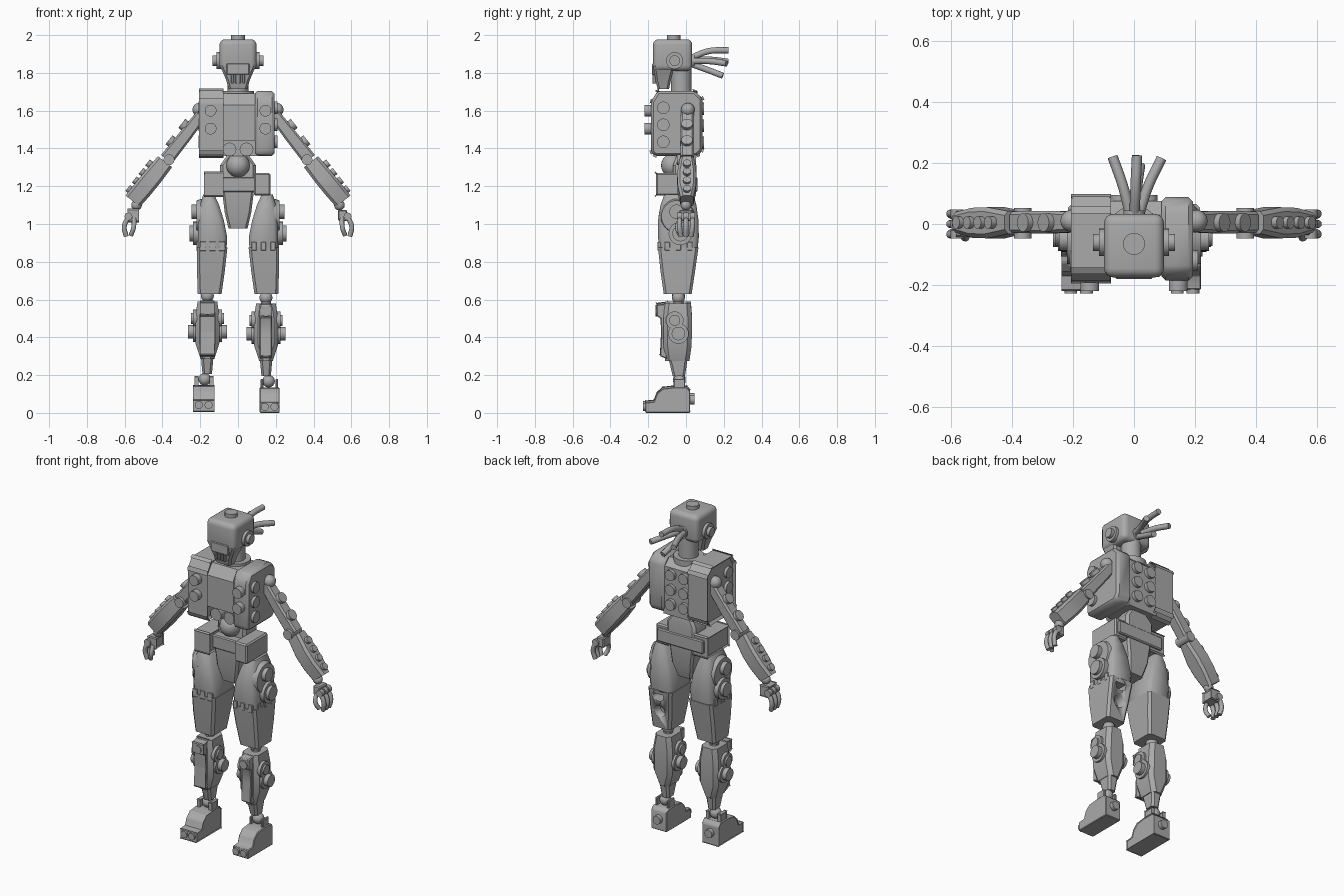
import bpy, bmesh, math
from mathutils import Matrix, Vector

cube = bpy.data.objects.get("Cube")
if cube:
    bpy.data.objects.remove(cube, do_unlink=True)

grey = bpy.data.materials.new("plain grey")
grey.use_nodes = True
grey.diffuse_color = (0.4, 0.4, 0.4, 1)
grey.node_tree.nodes["Principled BSDF"].inputs["Base Color"].default_value = (0.4, 0.4, 0.4, 1)

I = Matrix.Identity(4)


def finish(bm, name, M=I, bevel=0, segs=1, angle=35):
    """Turn a bmesh into a shaded object placed by M (which may mirror)."""
    bm.transform(M)
    if bevel:
        bmesh.ops.bevel(bm, geom=bm.edges[:], offset=bevel, segments=segs, profile=0.5, affect='EDGES')
    bmesh.ops.recalc_face_normals(bm, faces=bm.faces[:])
    me = bpy.data.meshes.new(name)
    bm.to_mesh(me)
    bm.free()
    me.materials.append(grey)
    ob = bpy.data.objects.new(name, me)
    bpy.context.collection.objects.link(ob)
    bpy.ops.object.select_all(action='DESELECT')
    ob.select_set(True)
    bpy.context.view_layer.objects.active = ob
    bpy.ops.object.shade_smooth_by_angle(angle=math.radians(angle))
    return ob


def box(name, x, y, z, M=I, bevel=0.006, segs=1):
    """Box from three (low, high) ranges."""
    bm = bmesh.new()
    mid = [(a + b) / 2 for a, b in (x, y, z)]
    size = [abs(b - a) for a, b in (x, y, z)]
    bmesh.ops.create_cube(bm, size=1, matrix=Matrix.Translation(mid) @ Matrix.Diagonal(size + [1]))
    return finish(bm, name, M, bevel, segs)


def peg(name, p, q, r, M=I, r2=None, n=24):
    """Cylinder or cone between two points."""
    p, q = Vector(p), Vector(q)
    rot = (q - p).to_track_quat('Z', 'Y').to_matrix().to_4x4()
    bm = bmesh.new()
    bmesh.ops.create_cone(bm, cap_ends=True, segments=n, radius1=r, radius2=r if r2 is None else r2,
                          depth=(q - p).length, matrix=Matrix.Translation((p + q) / 2) @ rot)
    return finish(bm, name, M)


def ball(name, c, r, M=I):
    bm = bmesh.new()
    bmesh.ops.create_uvsphere(bm, u_segments=24, v_segments=14, radius=r, matrix=Matrix.Translation(c))
    return finish(bm, name, M)


def loft(name, rings, c, M=I, angle=35):
    """Skin chamfered rectangles given as (z, x0, x1, y0, y1)."""
    bm = bmesh.new()
    loops = []
    for z, a, b, d, e in rings:
        pts = [(a + c, d), (b - c, d), (b, d + c), (b, e - c), (b - c, e), (a + c, e), (a, e - c), (a, d + c)]
        loops.append([bm.verts.new((x, y, z)) for x, y in pts])
    for lo, hi in zip(loops, loops[1:]):
        for i in range(8):
            j = (i + 1) % 8
            bm.faces.new((lo[i], lo[j], hi[j], hi[i]))
    bm.faces.new(loops[0])
    bm.faces.new(loops[-1])
    return finish(bm, name, M, angle=angle)


def slab(name, yz, x, M=I, bevel=0):
    """Side profile in (y, z), extruded over an x range."""
    bm = bmesh.new()
    f = bm.faces.new([bm.verts.new((x[0], y, z)) for y, z in yz])
    ext = bmesh.ops.extrude_face_region(bm, geom=[f])['geom']
    bmesh.ops.translate(bm, vec=(x[1] - x[0], 0, 0), verts=[v for v in ext if isinstance(v, bmesh.types.BMVert)])
    return finish(bm, name, M, bevel)


def tube(name, pts, r, M=I):
    cu = bpy.data.curves.new(name, 'CURVE')
    cu.dimensions, cu.bevel_depth, cu.bevel_resolution, cu.use_fill_caps = '3D', r, 3, True
    sp = cu.splines.new('BEZIER')
    sp.bezier_points.add(len(pts) - 1)
    for bp, p in zip(sp.bezier_points, pts):
        bp.co = M @ Vector(p)
        bp.handle_left_type = bp.handle_right_type = 'AUTO'
    cu.materials.append(grey)
    bpy.context.collection.objects.link(bpy.data.objects.new(name, cu))


def drill(ob, p, q, r, M=I):
    """Cut a round socket into a part."""
    cutter = peg("cutter", p, q, r, M)
    mod = ob.modifiers.new("socket", 'BOOLEAN')
    mod.operation, mod.object, mod.solver = 'DIFFERENCE', cutter, 'EXACT'
    bpy.context.view_layer.objects.active = ob
    bpy.ops.object.modifier_apply(modifier=mod.name)
    bpy.data.objects.remove(cutter, do_unlink=True)


# Head: helmet, jaw, ears, neck and trailing cables
box("helmet", (-.098, .098), (-.175, .033), (1.81, 1.978), bevel=.03, segs=4)
peg("crown_stud", (0, -.065, 1.97), (0, -.065, 2.0), .036)
loft("jaw", [(1.715, -.05, .05, -.15, -.09), (1.76, -.062, .062, -.162, -.08), (1.84, -.095, .095, -.174, -.06)], .012)
box("face_plate", (-.06, .06), (-.18, -.16), (1.79, 1.85), bevel=.004)
for x in (-.03, -.01, .01, .03):
    box("tooth", (x - .006, x + .006), (-.178, -.15), (1.745, 1.795), bevel=.002)
peg("neck", (0, -.025, 1.68), (0, -.025, 1.83), .055, n=32)
peg("cable_socket", (0, .03, 1.865), (0, .045, 1.865), .035)
for x, y, z in ((-.07, .22, 1.86), (.01, .225, 1.92), (.02, .195, 1.785), (.09, .215, 1.85)):
    tube("head_cable", [(x * .15, .02, 1.865 + (z - 1.86) * .2), (x * .5, .12, 1.87 + (z - 1.86) * .75), (x, y, z)], .017)

# Torso core and back studs
slab("chest_core", [(-.165, 1.44), (-.165, 1.63), (-.12, 1.69), (.03, 1.69), (.075, 1.65), (.075, 1.36), (-.11, 1.36), (-.11, 1.44)],
     (-.1, .1))
peg("collar", (0, -.025, 1.67), (0, -.025, 1.705), .085, n=32)
for x in (-.045, .045):
    peg("belly_stud", (x, -.05, 1.395), (x, -.15, 1.395), .036)
    for z in (1.43, 1.52, 1.61):
        peg("back_stud", (x, .07, z), (x, .095, z), .032)

# Waist and hips
ball("waist_ball", (0, -.07, 1.31), .062)
loft("waist_block", [(1.24, -.095, .095, -.07, .055), (1.31, -.095, .095, -.07, .055), (1.36, -.06, .06, -.05, .045)], .015)
box("belt", (-.155, .155), (-.12, .06), (1.17, 1.25))
loft("pelvis", [(.975, -.05, .05, -.09, .02), (1.06, -.07, .07, -.11, .045), (1.18, -.085, .085, -.115, .05)], .012)

for s in (-1, 1):
    S = Matrix.Diagonal((s, 1, 1, 1))
    # Shins and feet stand slightly apart from exact symmetry
    L = S if s > 0 else Matrix.Translation((-.014, 0, .01)) @ S

    peg("ear_base", (.09, -.06, 1.865), (.115, -.06, 1.865), .045, S)
    peg("ear_stud", (.11, -.06, 1.865), (.135, -.06, 1.865), .028, S)

    # Chest side panel
    slab("chest_panel", [(-.185, 1.38), (-.185, 1.65), (-.15, 1.705), (.045, 1.705), (.088, 1.665), (.088, 1.39), (.06, 1.36), (-.165, 1.36)],
         (.09, .193), S, bevel=.014)
    for z in (1.6, 1.505):
        peg("panel_front_stud", (.145, -.18, z), (.145, -.22, z), .031, S)
    for z in (1.435, 1.525, 1.615):
        peg("panel_side_stud", (.185, -.12, z), (.21, -.12, z), .033, S)
    box("belt_block", (.085, .172), (-.16, .045), (1.15, 1.27), S, .008)

    # Arm frame: x outward, z along the arm
    A = S @ Matrix(((.789, 0, .614, .195), (0, 1, 0, .005), (.614, 0, -.789, 1.58), (0, 0, 0, 1)))
    ball("shoulder_ball", (.205, .01, 1.605), .036, S)
    loft("upper_arm", [(-.01, -.033, .028, -.032, .036), (.15, -.037, .032, -.036, .038), (.3, -.038, .036, -.034, .036)], .01, A)
    for t in (.1, .21):
        peg("upper_arm_stud", (.02, 0, t), (.052, 0, t), .03, A)
    peg("elbow_pin", (-.013, -.052, .294), (-.013, .048, .294), .029, A)
    fore = loft("forearm", [(.315, -.05, .045, -.037, .037), (.42, -.052, .05, -.052, .05),
                            (.5, -.05, .052, -.05, .048), (.585, -.045, .053, -.034, .034)], .014, A)
    for t in (.38, .47):
        drill(fore, (-.08, 0, t), (-.025, 0, t), .027, A)
    for t in (.375, .432, .489, .546):
        peg("forearm_stud", (.04, 0, t), (.068, 0, t), .02, A)

    # Hand
    ball("wrist_ball", (.537, 0, 1.1), .028, S)
    box("palm", (.53, .578), (-.036, .036), (1.015, 1.075), S)
    for y in (-.034, 0, .034):
        peg("knuckle", (.58, y - .013, 1.04), (.58, y + .013, 1.04), .021, S, n=12)
        tube("finger", [(.58, y, 1.04), (.602, y, .985), (.592, y * .8, .935)], .0135, S)
    tube("thumb", [(.55, -.03, 1.03), (.553, -.045, .98), (.567, -.03, .94)], .0125, S)

    # Thigh: rounded upper shell, faceted lower shell with interlocking tabs
    loft("upper_thigh", [(.85, .062, .21, -.14, .06), (.93, .057, .212, -.148, .068), (1.02, .075, .21, -.148, .066),
                         (1.1, .1, .2, -.135, .055), (1.155, .125, .185, -.115, .04)], .022, S, 50)
    lower = loft("lower_thigh", [(.63, .087, .213, -.118, .03), (.75, .07, .217, -.135, .048), (.875, .056, .217, -.148, .066)], .014, S)
    for z in (.74, .84):
        drill(lower, (.145, -.01, z), (.145, .1, z), .035, S)
    for x in (.085, .135, .185):
        box("front_tab", (x - .013, x + .013), (-.151, -.13), (.86, .905), S, .002)
    for y in (-.1, -.04, .02):
        box("side_tab", (.2, .218), (y - .014, y + .014), (.86, .905), S, .002)
    peg("hip_disc", (.17, -.045, 1.04), (.22, -.045, 1.04), .1, S, r2=.085, n=32)
    peg("hip_stud", (.2, -.05, 1.065), (.245, -.05, 1.065), .038, S)
    peg("thigh_boss", (.19, -.03, .95), (.238, -.03, .95), .062, S)
    peg("thigh_stud", (.23, -.03, .95), (.257, -.03, .95), .042, S)

    # Knee and shin, centred on x = .148
    ball("knee_ball", (.148, -.04, .61), .034, L)
    peg("knee_post", (.148, -.04, .56), (.148, -.04, .65), .026, L)
    loft("shin", [(.275, .112, .184, -.11, .018), (.36, .084, .212, -.12, .03), (.5, .084, .212, -.12, .032), (.58, .096, .2, -.112, .026)], .022, L)
    loft("ankle_cone", [(.195, .124, .174, -.07, -.005), (.285, .116, .182, -.092, .008)], .012, L)
    slab("shin_guard", [(-.1, .285), (-.138, .3), (-.132, .42), (-.135, .5), (-.157, .515), (-.157, .572), (-.1, .58)], (.115, .181), L, .005)
    peg("guard_stud", (.148, -.15, .535), (.148, -.162, .535), .025, L)
    for k in (-1, 1):
        for y, z, r, w in ((-.06, .49, .029, .087), (-.04, .42, .036, .104)):
            peg("shin_boss", (.148 + k * .05, y, z), (.148 + k * .077, y, z), r + .018, L)
            peg("shin_stud", (.148 + k * .06, y, z), (.148 + k * w, y, z), r, L)

    # Foot
    ball("ankle_ball", (.162, -.035, .168), .033, L)
    slab("foot", [(-.215, 0), (-.215, .055), (-.17, .06), (-.155, .1), (-.125, .128), (-.07, .135), (.005, .135), (.022, .115), (.022, 0)],
         (.115, .22), L, .004)
    for x in (.12, .199):
        box("ankle_cheek", (x, x + .014), (-.065, -.005), (.12, .18), L, .004)
    for x in (.142, .193):
        peg("toe_stud", (x, -.21, .032), (x, -.227, .032), .021, L)
    peg("heel_stud", (.167, .01, .07), (.167, .046, .07), .025, L)
